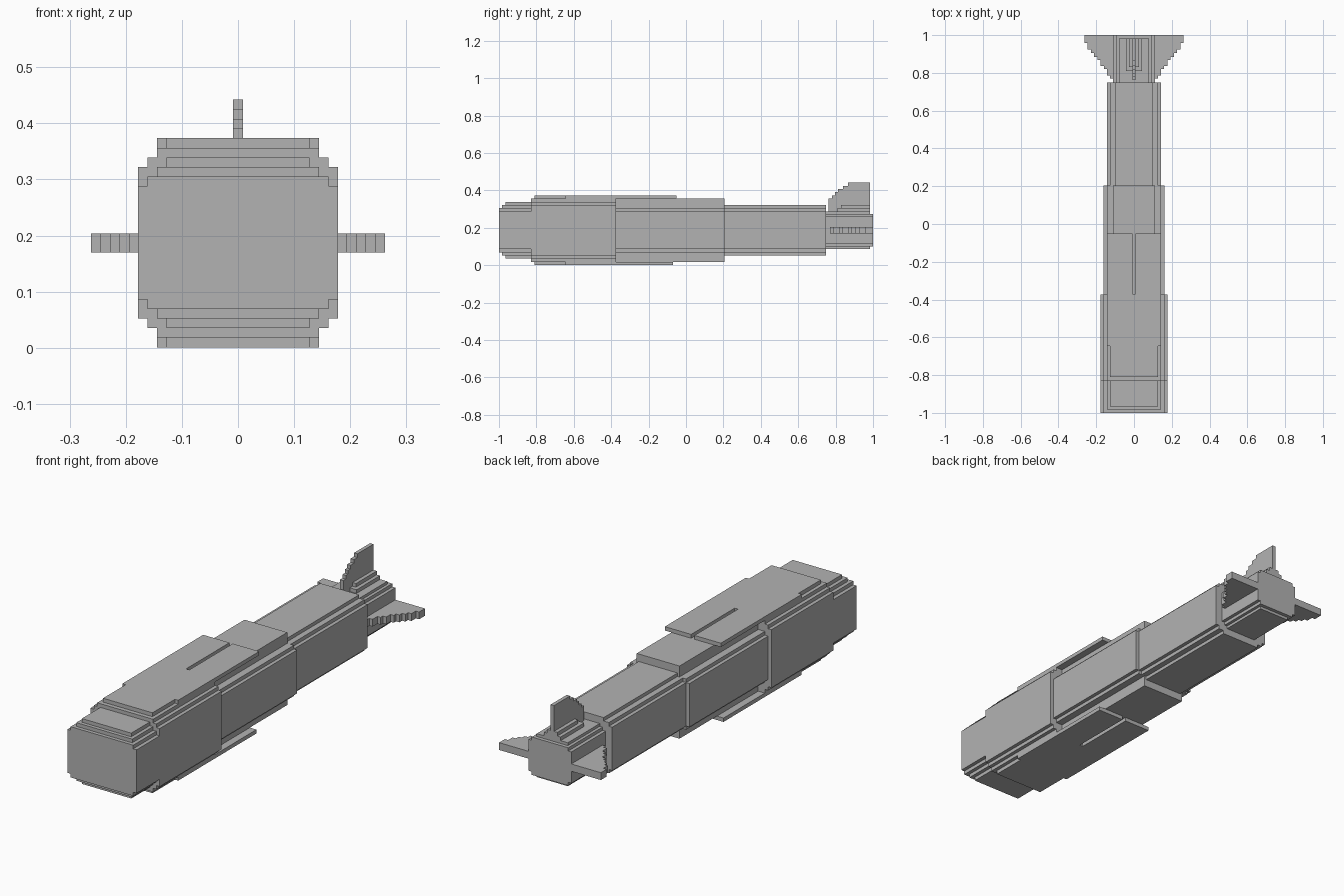
import bpy, bmesh
from mathutils import Vector

cube = bpy.data.objects.get("Cube")
if cube:
    bpy.data.objects.remove(cube)

MID = 0.187   # height of the long axis
V = 0.017     # size of one step

grey = bpy.data.materials.new("plain_grey")
grey.use_nodes = True
colour = (0.45, 0.45, 0.45, 1)
grey.diffuse_color = colour
grey.node_tree.nodes["Principled BSDF"].inputs["Base Color"].default_value = colour


def prism(name, outline, axis, start, end):
    """Extrude a 2D outline along an axis; the outline uses the other two axes in order."""
    def place(p, d):
        c = list(p)
        c.insert(axis, d)
        return Vector(c)
    bm = bmesh.new()
    face = bm.faces.new([bm.verts.new(place(p, start)) for p in outline])
    ext = bmesh.ops.extrude_face_region(bm, geom=[face])
    moved = [g for g in ext["geom"] if isinstance(g, bmesh.types.BMVert)]
    bmesh.ops.translate(bm, verts=moved, vec=place((0, 0), end - start))
    bmesh.ops.recalc_face_normals(bm, faces=bm.faces)
    mesh = bpy.data.meshes.new(name)
    bm.to_mesh(mesh)
    bm.free()
    mesh.materials.append(grey)
    obj = bpy.data.objects.new(name, mesh)
    bpy.context.collection.objects.link(obj)
    return obj


def hull(name, tiers, start, end):
    """Stepped cross-section from (half width, half height) pairs, widest first."""
    corner = []
    for i, (w, h) in enumerate(tiers):
        corner.append((w, h))
        if i + 1 < len(tiers):
            corner.append((tiers[i + 1][0], h))
    right = [(w, -h) for w, h in corner[::-1]] + corner
    ring = right + [(-x, z) for x, z in reversed(right)]
    return prism(name, [(x, z + MID) for x, z in ring], 1, start, end)


def stairs(points, base):
    """Staircase outline through (along, reach) points, closed on a base line."""
    out = [(points[0][0], base)]
    for i, (a, r) in enumerate(points):
        out.append((a, r))
        if i + 1 < len(points):
            out.append((points[i + 1][0], r))
    return out


# Blunt nose, rising in three set-back layers
nose = [(0.178, 0.101), (0.161, 0.118), (0.144, 0.135), (0.127, 0.152)]
for i, name in enumerate(["nose_face", "nose_middle_layer", "nose_upper_layer"]):
    hull(name, nose[:i + 2], -1 + i * V, -0.8)

# Body sections, each slimmer toward the tail
hull("front_body", [(0.178, 0.135), (0.161, 0.152), (0.144, 0.169)], -0.83, -0.374)
hull("middle_body", [(0.161, 0.101), (0.144, 0.118), (0.11, 0.169)], -0.38, 0.205)
hull("rear_body", [(0.144, 0.101), (0.127, 0.118), (0.1, 0.134)], 0.2, 0.748)
hull("tail_body", [(0.11, 0.073), (0.094, 0.088)], 0.74, 1.0)
hull("tail_core", [(0.08, 0.101)], 0.74, 0.983)

# Slotted cover plates above and below
def cover(name, low, high, back):
    half = [(0.127, -0.81), (0.127, -0.645), (0.144, -0.645), (0.144, back),
            (V / 2, back), (V / 2, -0.37)]
    prism(name, half + [(-x, y) for x, y in reversed(half)], 2, low, high)

cover("top_cover", 0.356, 0.374, -0.05)
cover("bottom_cover", 0.0, 0.018, -0.07)

# Ridge stepping up to the upright fin
for i, (w, front) in enumerate([(0.043, 0.81), (0.026, 0.83)]):
    top = 0.305 + i * V
    prism(f"fin_ridge_{i + 1}", [(-w, 0.27), (w, 0.27), (w, top), (-w, top)], 1, front, 0.983)

# Upright fin with a stepped leading edge
edge = [0.762, 0.78, 0.797, 0.814, 0.84, 0.865]
fin = stairs([(y, 0.357 + i * V) for i, y in enumerate(edge)], 0.25)
prism("upright_fin", fin + [(0.983, 0.357 + 5 * V), (0.983, 0.25)], 0, -V / 2, V / 2)

# Side fins with stepped leading edges
edge = [0.77, 0.785, 0.82, 0.837, 0.868, 0.885, 0.905, 0.925, 0.957]
wing = stairs([(y, 0.262 - (8 - i) * V) for i, y in enumerate(edge)], 0.05)
wing += [(1.0, 0.262), (1.0, 0.05)]
for side, name in ((1, "left_fin"), (-1, "right_fin")):
    prism(name, [(side * r, y) for y, r in wing], 2, 0.17, 0.204)
